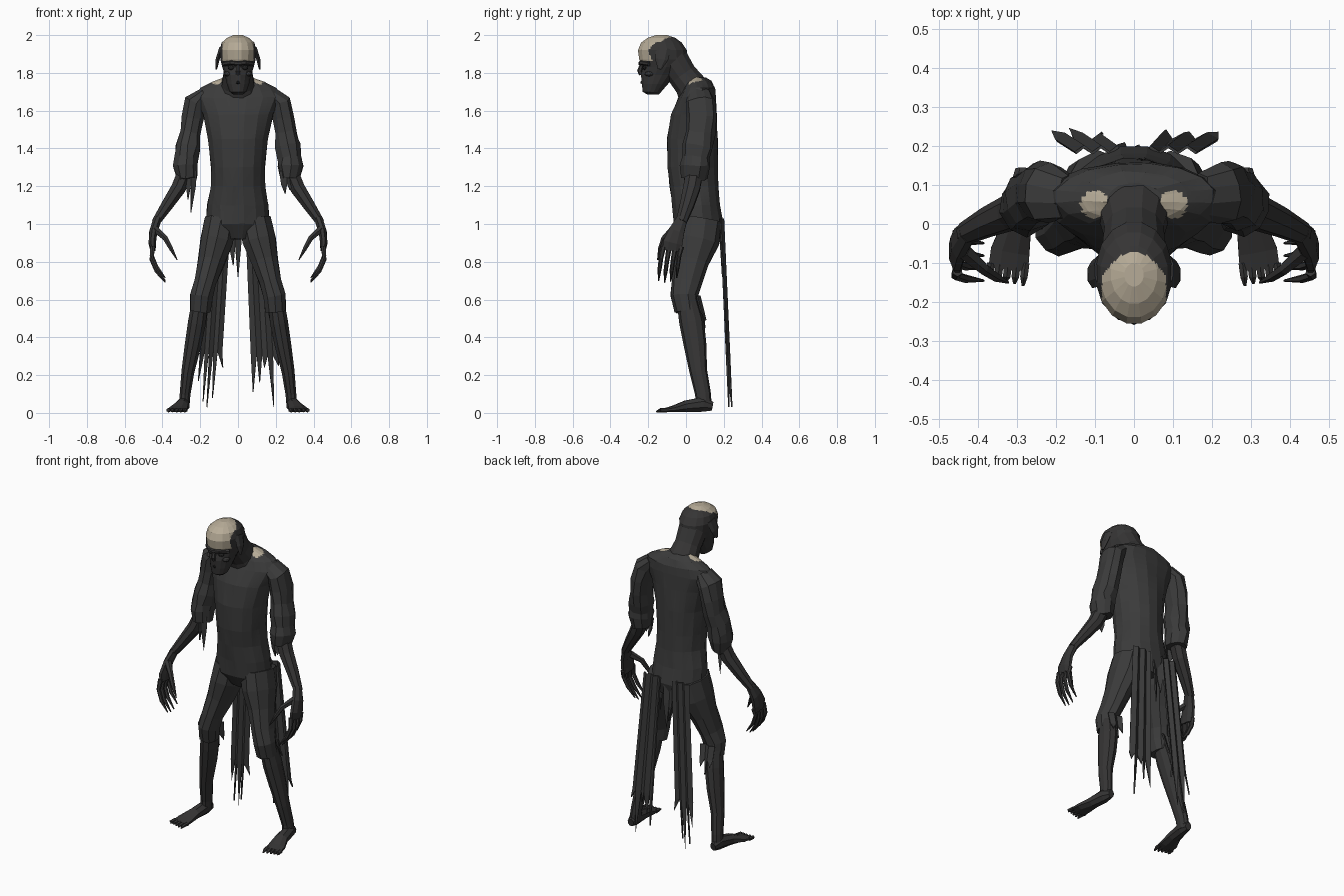
import bpy
import bmesh
import math
import random
from mathutils import Vector

random.seed(4)
default_cube = bpy.data.objects.get("Cube")
if default_cube:
    bpy.data.objects.remove(default_cube, do_unlink=True)


def make_material(name, colour):
    material = bpy.data.materials.new(name)
    material.use_nodes = True
    material.diffuse_color = (*colour, 1)
    shader = material.node_tree.nodes["Principled BSDF"]
    shader.inputs["Base Color"].default_value = (*colour, 1)
    shader.inputs["Roughness"].default_value = 0.9
    return material


CLOTH = make_material("charcoal cloth", (0.043, 0.043, 0.043))
SKIN = make_material("dark withered skin", (0.036, 0.035, 0.035))
BONE = make_material("pale bone", (0.47, 0.41, 0.31))
HOLLOW = make_material("black hollow", (0.015, 0.015, 0.015))

SIDES = (("left", 1), ("right", -1))
ALONG_Y = Vector((0, 1, 0))
ALONG_Z = Vector((0, 0, 1))


def finish(bm, name, materials):
    bmesh.ops.recalc_face_normals(bm, faces=bm.faces)
    mesh = bpy.data.meshes.new(name)
    bm.to_mesh(mesh)
    bm.free()
    for material in materials:
        mesh.materials.append(material)
    obj = bpy.data.objects.new(name, mesh)
    bpy.context.collection.objects.link(obj)
    return obj


def loft(name, rings, material, side=1, sides=10, ref=ALONG_Y, level=False,
         rough=0.0, paint=None):
    """Skin elliptical rings (x, y, z, radius, radius) along a path."""
    bm = bmesh.new()
    centres = [Vector(ring[:3]) for ring in rings]
    loops = []
    for i, ring in enumerate(rings):
        ahead = centres[min(i + 1, len(rings) - 1)]
        behind = centres[max(i - 1, 0)]
        tangent = ALONG_Z if level else (ahead - behind).normalized()
        across = tangent.cross(ref).normalized()
        depth = across.cross(tangent)
        loop = []
        for k in range(sides):
            angle = math.tau * (k + 0.5) / sides
            p = centres[i] + across * math.cos(angle) * ring[3] + depth * math.sin(angle) * ring[4]
            p += Vector([random.uniform(-rough, rough) for axis in range(3)])
            loop.append(bm.verts.new((p.x * side, p.y, p.z)))
        loops.append(loop)
    for low, high in zip(loops, loops[1:]):
        for k in range(sides):
            n = (k + 1) % sides
            bm.faces.new((low[k], low[n], high[n], high[k]))
    bm.faces.new(loops[0])
    bm.faces.new(loops[-1])
    materials = [material]
    if paint:
        # finer faces keep the painted border crisp without changing the shape
        bmesh.ops.subdivide_edges(bm, edges=bm.edges[:], cuts=5, use_grid_fill=True)
        materials.append(BONE)
        for face in bm.faces:
            face.material_index = int(paint(face.calc_center_median()))
    return finish(bm, name, materials)


def rag(name, top, tear, tips, y_top, slope, side=1, fold=0.008):
    """Hanging cloth: top and tear are (x0, x1, z), tips are (x, z) of torn strands."""
    bm = bmesh.new()
    count = len(tips)

    def vert(x, z, column):
        y = y_top + slope * (top[2] - z) + fold * (-1) ** column
        return bm.verts.new((x * side, y, z))

    rows = []
    for t in (0, 0.33, 0.66, 1):
        x0, x1, z = (a + (b - a) * t for a, b in zip(top, tear))
        rows.append([vert(x0 + (x1 - x0) * c / count, z, c) for c in range(count + 1)])
    for upper, lower in zip(rows, rows[1:]):
        for c in range(count):
            bm.faces.new((upper[c], upper[c + 1], lower[c + 1], lower[c]))
    for c, (x, z) in enumerate(tips):
        bm.faces.new((rows[-1][c], rows[-1][c + 1], vert(x, z, c)))
    obj = finish(bm, name, [CLOTH])
    thickness = obj.modifiers.new("thickness", "SOLIDIFY")
    thickness.thickness = 0.008
    thickness.offset = 0


def blob(name, centre, size, material, side):
    bm = bmesh.new()
    bmesh.ops.create_icosphere(bm, subdivisions=2, radius=1)
    for v in bm.verts:
        v.co = Vector((side * (centre[0] + v.co.x * size[0]),
                       centre[1] + v.co.y * size[1], centre[2] + v.co.z * size[2]))
    finish(bm, name, [material])


def is_shoulder_patch(p):
    return p.z > 1.7 and math.hypot(abs(p.x) - 0.1, p.y - 0.05) < 0.036


def is_bald_skull(p):
    return p.z > 1.865 and abs(p.x) < 0.082 and p.y < -0.07 - 10 * p.x ** 2


# torso and hips
loft("torso", [
    (0, .08, .92, .1, .1), (0, .065, 1, .17, .135), (0, .055, 1.1, .165, .13),
    (0, .042, 1.2, .145, .13), (0, .035, 1.3, .146, .135), (0, .033, 1.45, .16, .135),
    (0, .042, 1.58, .19, .122), (0, .06, 1.67, .235, .1), (0, .07, 1.72, .205, .085),
    (0, .07, 1.755, .14, .065), (0, .065, 1.775, .07, .04)],
    CLOTH, sides=16, level=True, rough=.003, paint=is_shoulder_patch)

# neck and head
loft("neck", [(0, .06, 1.67, .12, .1), (0, .02, 1.74, .09, .085),
              (0, -.02, 1.79, .078, .08), (0, -.08, 1.88, .085, .09)], SKIN, sides=12)
loft("head", [
    (0, -.175, 1.685, .025, .03), (0, -.18, 1.7, .045, .05), (0, -.165, 1.74, .06, .07),
    (0, -.145, 1.79, .07, .095), (0, -.125, 1.83, .085, .105), (0, -.12, 1.87, .095, .13),
    (0, -.125, 1.92, .1, .132), (0, -.13, 1.96, .088, .11), (0, -.13, 1.985, .06, .075),
    (0, -.13, 2, .025, .03)], SKIN, sides=16, level=True, paint=is_bald_skull)
loft("brow_ridge", [(-.075, -.195, 1.848, .012, .012), (-.035, -.235, 1.855, .014, .013),
                    (0, -.242, 1.85, .012, .012), (.035, -.235, 1.855, .014, .013),
                    (.075, -.195, 1.848, .012, .012)], SKIN, sides=6, ref=ALONG_Z)
loft("nose", [(0, -.235, 1.845, .01, .01), (0, -.245, 1.81, .014, .014),
              (0, -.238, 1.79, .012, .01)], SKIN, sides=6)
loft("mouth", [(-.035, -.215, 1.748, .006, .007), (0, -.234, 1.75, .008, .009),
               (.035, -.215, 1.748, .006, .007)], HOLLOW, sides=6, ref=ALONG_Z)

# tail between the legs
rag("centre_tail", (-.05, .02, 1), (-.045, .015, .88), [(-.025, .78), (0, .72)], .185, .06)

for label, side in SIDES:
    # face details and ragged scraps at the temples
    blob(label + "_eye_socket", (.035, -.218, 1.828), (.02, .012, .013), HOLLOW, side)
    blob(label + "_cheekbone", (.055, -.195, 1.795), (.02, .025, .014), SKIN, side)
    loft(label + "_temple_scrap", [
        (.09, -.12, 1.93, .012, .04), (.108, -.13, 1.87, .012, .035),
        (.115, -.14, 1.82, .005, .01)], SKIN, side, sides=6)

    # arm with a rumpled sleeve
    loft(label + "_sleeve", [
        (.17, .07, 1.69, .04, .06), (.222, .078, 1.64, .062, .076),
        (.24, .08, 1.56, .06, .078), (.252, .075, 1.48, .06, .076),
        (.264, .062, 1.41, .07, .08), (.274, .052, 1.35, .066, .076),
        (.277, .05, 1.31, .07, .08), (.272, .045, 1.24, .056, .066)],
        CLOTH, side, rough=.006)
    loft(label + "_forearm", [
        (.265, .05, 1.31, .045, .05), (.315, .03, 1.19, .042, .048),
        (.375, .005, 1.1, .034, .04), (.435, -.025, 1.01, .024, .03)], SKIN, side, sides=8)
    loft(label + "_palm", [
        (.425, -.02, 1.03, .024, .03), (.448, -.05, .96, .023, .045),
        (.454, -.07, .9, .021, .056), (.45, -.075, .86, .015, .055)], SKIN, side, sides=8)
    for n, finger in enumerate(("index", "middle", "ring", "little")):
        y = -.12 + n * .032
        drop = (.01, 0, .005, .025)[n]
        loft(f"{label}_{finger}_finger", [
            (.452, y, .88, .014, .015), (.457, y - .012, .81 + drop, .012, .012),
            (.432, y - .02, .75 + drop, .011, .011),
            (.385, y - .025, .69 + drop, .003, .003)], SKIN, side, sides=6)
    loft(label + "_thumb", [
        (.435, -.07, .97, .02, .022), (.385, -.115, .925, .015, .016),
        (.355, -.135, .87, .012, .013), (.322, -.15, .81, .003, .003)], SKIN, side, sides=6)

    # leg with torn trousers
    loft(label + "_trouser_leg", [
        (.09, .07, 1.02, .09, .12), (.112, .055, .91, .092, .12), (.142, .03, .8, .073, .092),
        (.173, .002, .69, .06, .08), (.192, -.01, .62, .062, .073),
        (.2, .002, .54, .056, .064)], CLOTH, side, rough=.003)
    loft(label + "_shin", [
        (.2, .005, .6, .045, .055), (.217, .03, .48, .05, .066), (.238, .048, .36, .046, .06),
        (.265, .065, .22, .036, .047), (.28, .09, .1, .03, .042),
        (.286, .095, .03, .03, .042)], SKIN, side)
    loft(label + "_foot", [
        (.285, .14, .035, .02, .025), (.288, .09, .045, .034, .042), (.3, 0, .035, .04, .033),
        (.317, -.07, .02, .054, .018), (.322, -.115, .014, .055, .011)],
        SKIN, side, sides=8, ref=ALONG_Z)
    for n in range(5):
        x = .278 + n * .022
        reach = -.158 + n * .006
        loft(f"{label}_toe_{n + 1}", [
            (x, -.1, .015, .012, .012), (x + .004, -.135, .014, .011, .011),
            (x + .006, reach, .006, .004, .004)], SKIN, side, sides=6, ref=ALONG_Z)
    rag(label + "_trouser_tatter", (.15, .24, .62), (.16, .24, .54),
        [(.17, .49), (.2, .45), (.235, .5)], .065, .25, side)

# long torn tails behind the legs
rag("left_coat_tail", (.04, .16, 1.03), (.07, .215, .3),
    [(.08, .11), (.115, .16), (.14, .24), (.19, .03), (.215, .25)], .19, .045)
rag("right_coat_tail", (.04, .15, 1.03), (.085, .2, .32),
    [(.08, .24), (.135, .08), (.165, .03), (.185, .06), (.21, .17)], .19, .045, -1)
rag("left_sleeve_tatter", (.22, .3, 1.28), (.23, .29, 1.21),
    [(.25, 1.16), (.275, 1.18)], 0, .05)
rag("right_sleeve_tatter", (.22, .31, 1.28), (.225, .3, 1.2),
    [(.25, 1.06), (.265, 1.13), (.29, 1.16)], 0, .05, -1)
